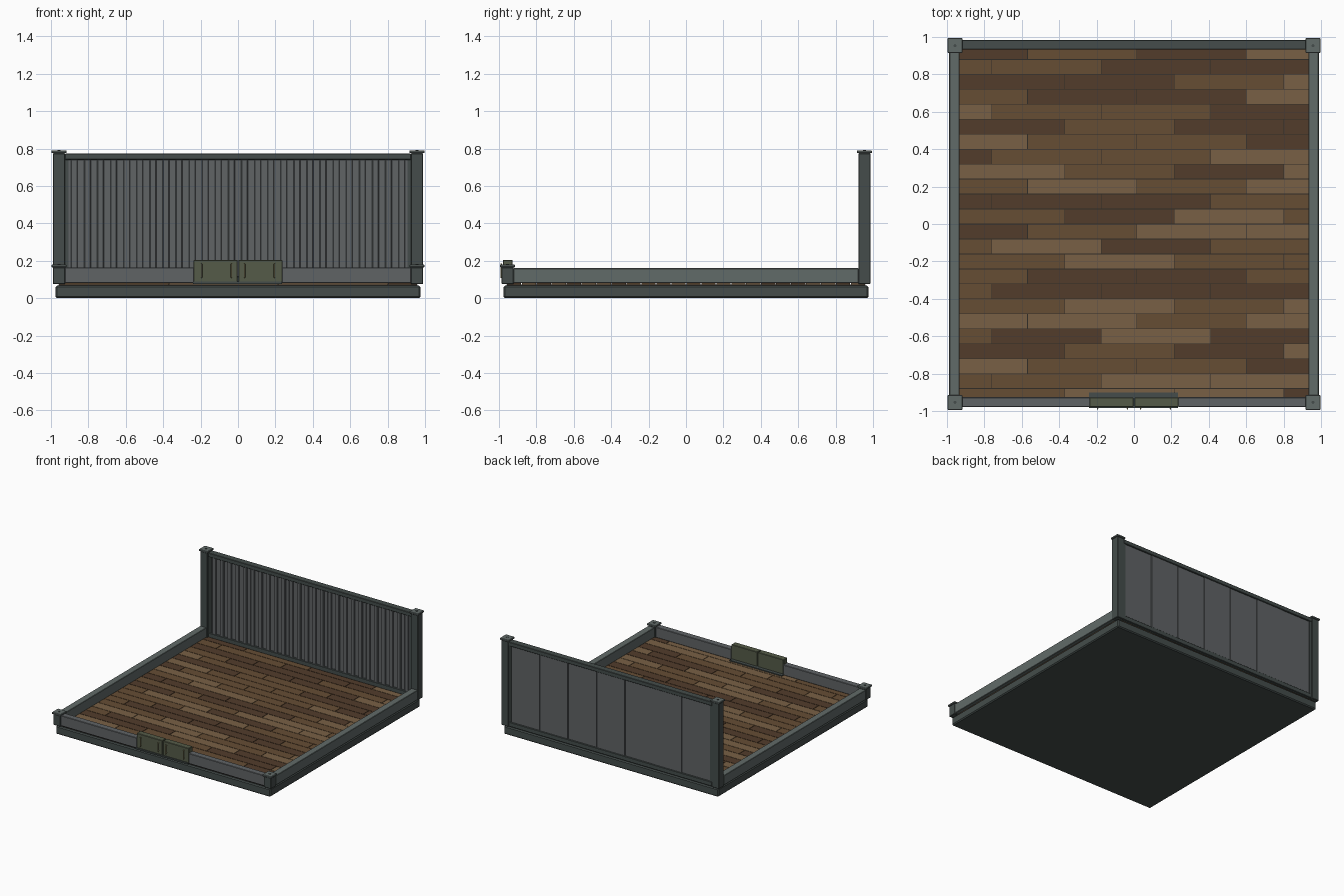
import bpy, random
from math import pi

if "Cube" in bpy.data.objects:
    bpy.data.objects.remove(bpy.data.objects["Cube"])
random.seed(4)

def mat(name, r, g, b):
    m = bpy.data.materials.new(name)
    m.diffuse_color = (r, g, b, 1)
    m.use_nodes = True
    m.node_tree.nodes["Principled BSDF"].inputs["Base Color"].default_value = m.diffuse_color
    return m

DARK = mat("dark_frame", 0.058, 0.073, 0.07)
GREY = mat("grey_panel", 0.115, 0.125, 0.13)
SIDE = mat("side_rail", 0.12, 0.145, 0.14)
SUB = mat("underlay", 0.03, 0.025, 0.02)
DOOR = mat("olive_door", 0.09, 0.105, 0.065)
BRASS = mat("handle_metal", 0.3, 0.27, 0.14)
WOODS = [mat("wood_dark", 0.085, 0.046, 0.024), mat("wood_mid", 0.133, 0.074, 0.034),
         mat("wood_light", 0.19, 0.118, 0.06)]

def box(name, x0, x1, y0, y1, z0, z1, m, bevel=0.0):
    bpy.ops.mesh.primitive_cube_add(size=1, location=((x0+x1)/2, (y0+y1)/2, (z0+z1)/2))
    o = bpy.context.object
    o.name = name
    o.scale = (x1-x0, y1-y0, z1-z0)
    bpy.ops.object.transform_apply(location=False, rotation=False, scale=True)
    o.data.materials.append(m)
    if bevel:
        b = o.modifiers.new("bevel", "BEVEL")
        b.width, b.segments = bevel, 1
    return o

# base slab and underlay
box("base_slab", -0.975, 0.975, -0.975, 0.975, 0, 0.068, DARK, 0.008)
box("underlay", -0.96, 0.96, -0.96, 0.96, 0.066, 0.073, SUB)

# floor planks, joints staggered in a three-row cycle
starts = [-0.57, -0.76, -0.37]
for r in range(24):
    y1 = 0.96 - 0.08*r
    joints = [starts[r % 3] + 0.585*k for k in range(-1, 4)]
    cuts = [-0.96] + [j for j in joints if -0.95 < j < 0.95] + [0.96]
    for a, b in zip(cuts, cuts[1:]):
        box("floor_plank", a+0.002, b-0.002, y1-0.078, y1-0.002, 0.07, 0.08,
            random.choice(WOODS))

# corner posts with caps and a small finial button
for sx in (-1, 1):
    for sy, h in ((-1, 0.165), (1, 0.775)):
        cx, cy = sx*0.957, sy*0.954
        box("corner_post", cx-0.033, cx+0.033, cy-0.033, cy+0.033, 0.076, h, DARK, 0.003)
        box("post_cap", cx-0.04, cx+0.04, cy-0.04, cy+0.04, h, h+0.015, SIDE, 0.003)
        bpy.ops.mesh.primitive_cylinder_add(vertices=12, radius=0.008, depth=0.004,
                                            location=(cx, cy, h+0.016))
        bpy.context.object.name = "cap_button"
        bpy.context.object.data.materials.append(DARK)

# low side rails and front rail
for s in (-1, 1):
    x0, x1 = sorted((s*0.932, s*0.988))
    box("side_rail", x0, x1, -0.922, 0.922, 0.08, 0.16, SIDE, 0.003)
    x0, x1 = sorted((s*0.235, s*0.925))
    box("front_rail", x0, x1, -0.978, -0.926, 0.08, 0.165, GREY, 0.003)

# back wall: rails, core, edge trims
box("wall_top_rail", -0.925, 0.925, 0.932, 0.985, 0.74, 0.773, DARK, 0.003)
box("wall_bottom_rail", -0.925, 0.925, 0.934, 0.983, 0.078, 0.115, DARK, 0.003)
box("wall_core", -0.925, 0.925, 0.948, 0.968, 0.08, 0.75, GREY)
for s in (-1, 1):
    x0, x1 = sorted((s*0.905, s*0.925))
    box("wall_edge_trim", x0, x1, 0.94, 0.98, 0.08, 0.75, DARK)

# vertical ribs on the inner face
n = 26
for i in range(n):
    x = -0.91 + 1.82*(i+0.5)/n
    box("wall_rib", x-0.018, x+0.018, 0.936, 0.95, 0.1, 0.745, GREY, 0.004)

# wide flat panels on the outer face
for i in range(7):
    w = 1.81/7
    x = -0.905 + w*i
    d = 0.003*(i % 2)
    box("wall_outer_panel", x+0.003, x+w-0.003, 0.965, 0.974+d, 0.1, 0.745, GREY)

# double gate in the front rail
box("gate_threshold", -0.24, 0.235, -0.985, -0.9, 0.076, 0.088, DARK)
for s in (-1, 1):
    x0, x1 = sorted((s*0.003, s*0.237))
    box("gate_leaf", x0, x1, -0.978, -0.928, 0.085, 0.205, DOOR, 0.003)
    for hx in (0.035, 0.195):
        box("gate_handle", s*hx-0.004, s*hx+0.004, -0.992, -0.984, 0.108, 0.185, BRASS, 0.002)
        for z in (0.115, 0.174):
            box("handle_mount", s*hx-0.003, s*hx+0.003, -0.987, -0.975, z, z+0.006, BRASS)
